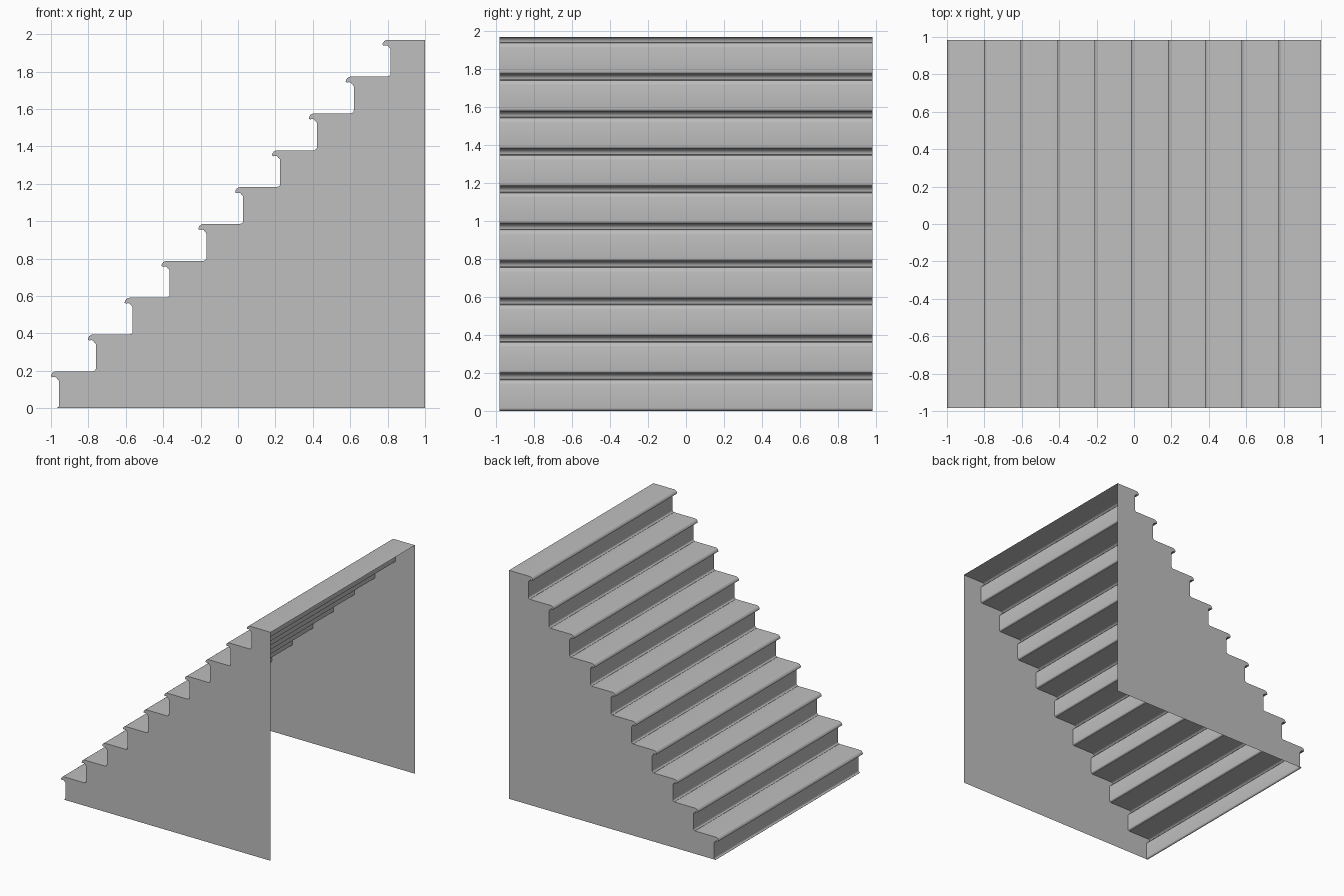
import bpy
import math
from mathutils import Vector

cube = bpy.data.objects.get("Cube")
if cube:
    bpy.data.objects.remove(cube, do_unlink=True)

STEPS = 10
PITCH = 0.197       # rise and run of one step
HALF_WIDTH = 0.983
BACK = 1.0

grey = bpy.data.materials.new("plain grey")
grey.use_nodes = True
colour = (0.52, 0.52, 0.52, 1)
grey.diffuse_color = colour
grey.node_tree.nodes["Principled BSDF"].inputs["Base Color"].default_value = colour


def arc(cx, cz, radius, start, end, segments):
    """Points on an arc, angles in degrees."""
    angles = [math.radians(start + (end - start) * i / segments) for i in range(segments + 1)]
    return [(cx + radius * math.cos(a), cz + radius * math.sin(a)) for a in angles]


def step_outline():
    """One step from the foot of its riser to the front of its tread."""
    foot = arc(-0.971, 0.016, 0.014, -90, 0, 4)
    cove = arc(-0.971, 0.143, 0.014, 0, 70, 3)
    lip = [(-0.971, 0.164), (-0.982, 0.168), (-0.991, 0.165)]
    nose = arc(-0.972, PITCH - 0.028, 0.028, 180, 90, 6)
    return [(-0.971, 0)] + foot + cove + lip + nose


def add_object(name, verts, faces):
    mesh = bpy.data.meshes.new(name)
    mesh.from_pydata(verts, [], faces)
    mesh.materials.append(grey)
    obj = bpy.data.objects.new(name, mesh)
    bpy.context.collection.objects.link(obj)
    return obj


def add_strip(name, path):
    """Thin sheet following the path across the full width."""
    verts = [(x, y, z) for x, z in path for y in (HALF_WIDTH, -HALF_WIDTH)]
    faces = [(2 * i, 2 * i + 1, 2 * i + 3, 2 * i + 2) for i in range(len(path) - 1)]
    obj = add_object(name, verts, faces)
    bpy.ops.object.select_all(action='DESELECT')
    obj.select_set(True)
    bpy.context.view_layer.objects.active = obj
    bpy.ops.object.shade_smooth_by_angle(angle=math.radians(35))


# Steps: riser, rounded nosing and tread in one sheet
stair_line = []
for n in range(STEPS):
    offset = Vector((n * PITCH, n * PITCH))
    path = [tuple(Vector(p) + offset) for p in step_outline()]
    stair_line += path
    tread_end = BACK if n == STEPS - 1 else -0.971 + (n + 1) * PITCH
    add_strip(f"step_{n + 1}", path + [(tread_end, (n + 1) * PITCH)])

# Side walls, open at the back and underneath
outline = stair_line + [(BACK, STEPS * PITCH), (BACK, 0)]
for name, side in (("right_side_wall", -1), ("left_side_wall", 1)):
    points = outline if side > 0 else outline[::-1]
    add_object(name, [(x, side * HALF_WIDTH, z) for x, z in points], [range(len(points))])
